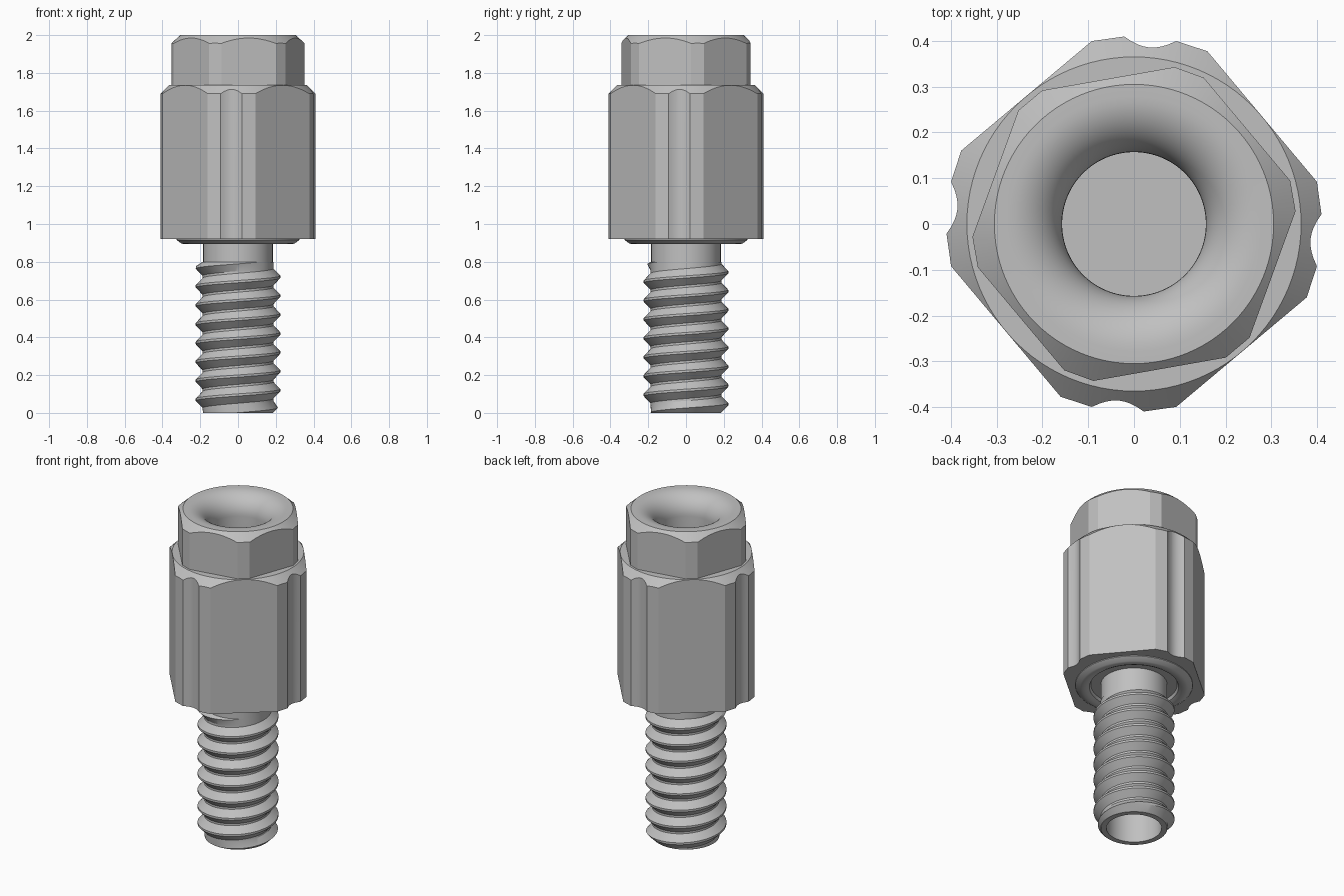
import bpy, bmesh
from math import sin, cos, tan, pi, radians, floor

cube = bpy.data.objects.get("Cube")
if cube:
    bpy.data.objects.remove(cube, do_unlink=True)

steel = bpy.data.materials.new("grey steel")
steel.use_nodes = True
GREY = (0.53, 0.53, 0.53, 1)
steel.diffuse_color = GREY
steel.node_tree.nodes["Principled BSDF"].inputs["Base Color"].default_value = GREY


def finish(bm, name):
    mesh = bpy.data.meshes.new(name)
    bm.to_mesh(mesh)
    bm.free()
    mesh.materials.append(steel)
    obj = bpy.data.objects.new(name, mesh)
    bpy.context.collection.objects.link(obj)
    return obj


def select(obj):
    bpy.ops.object.select_all(action='DESELECT')
    obj.select_set(True)
    bpy.context.view_layer.objects.active = obj


def smooth(obj, degrees=28):
    select(obj)
    bpy.ops.object.shade_smooth_by_angle(angle=radians(degrees))


def lathe(name, profile, closed=False, steps=96):
    """Spin (radius, z) points around the z axis."""
    bm = bmesh.new()
    vs = [bm.verts.new((r, 0, z)) for r, z in profile]
    pairs = list(zip(vs, vs[1:])) + ([(vs[-1], vs[0])] if closed else [])
    edges = [bm.edges.new(p) for p in pairs]
    bmesh.ops.spin(bm, geom=vs + edges, cent=(0, 0, 0), axis=(0, 0, 1),
                   angle=2 * pi, steps=steps)
    bmesh.ops.remove_doubles(bm, verts=bm.verts, dist=1e-5)
    bmesh.ops.recalc_face_normals(bm, faces=bm.faces)
    return finish(bm, name)


def prism(name, polar, z0, z1):
    """Extrude an outline of (degrees, radius) points."""
    bm = bmesh.new()
    face = bm.faces.new([bm.verts.new((r * cos(radians(a)), r * sin(radians(a)), z0))
                         for a, r in polar])
    top = bmesh.ops.extrude_face_region(bm, geom=[face])["geom"]
    bmesh.ops.translate(bm, vec=(0, 0, z1 - z0),
                        verts=[v for v in top if isinstance(v, bmesh.types.BMVert)])
    bmesh.ops.recalc_face_normals(bm, faces=bm.faces)
    return finish(bm, name)


def intersect(obj, cutter):
    mod = obj.modifiers.new("turned shape", 'BOOLEAN')
    mod.operation, mod.solver, mod.object = 'INTERSECT', 'EXACT', cutter
    select(obj)
    bpy.ops.object.modifier_apply(modifier=mod.name)
    bpy.data.objects.remove(cutter, do_unlink=True)
    smooth(obj)


BORE, SEAT, TOP = 0.157, 1.735, 2.0

# Upper hex nut with trimmed corners, coned top and a flared bore
hexagon = [(10 + 60 * k + d, 0.354) for k in range(6) for d in (-5.5, 5.5)]
upper_nut = prism("upper_nut", hexagon, SEAT, TOP + 0.1)
flare_r, flare_h = 0.12, 0.12
flare = [(BORE + flare_r * (1 - cos(t)), TOP - flare_h * (1 - sin(t)))
         for t in [pi / 2 * i / 12 for i in range(13)]]
turned = [(BORE, SEAT - 0.02)] + flare + [(0.305, TOP), (0.405, 1.91), (0.405, SEAT - 0.02)]
intersect(upper_nut, lathe("upper_cutter", turned, closed=True))

# Square body with trimmed corners and a shallow flute in each corner
body_outline = []
for k in range(4):
    corner = 85 + 90 * k
    flute = [(corner + a, 0.387 + 0.023 * (a / 8) ** 2) for a in range(-8, 9, 2)]
    body_outline += [(corner - 18, 0.41)] + flute + [(corner + 18, 0.41)]
body = prism("main_body", body_outline, 0.92, SEAT + 0.1)
turned = [(0, 0.9), (0.45, 0.9), (0.45, 1.65), (0.365, SEAT), (BORE, SEAT), (BORE, 1.5), (0, 1.5)]
intersect(body, lathe("body_cutter", turned))

# Rounded collar ring under the body
smooth(lathe("collar_ring", [(0.325, 0.93), (0.325, 0.915), (0.30, 0.897), (0.285, 0.893),
                             (0.265, 0.895), (0.247, 0.903), (0.235, 0.93)], closed=True))

# Shank core with neck and a bore in its lower end
smooth(lathe("shank_core", [(0, 0.4), (0.153, 0.4), (0.153, 0), (0.184, 0),
                            (0.184, 0.93), (0, 0.93)]))

# Right-hand screw thread
PITCH, LENGTH, ROOT, CREST, STEPS = 0.1, 0.8, 0.187, 0.224, 64


def thread_point(turn, z):
    z = min(max(z, 0), LENGTH)
    u = (z - 0.02) / PITCH - turn
    u = abs(u - floor(u + 0.5))            # distance from the crest, in pitches
    rise = min(max((0.44 - u) / 0.38, 0), 1)
    r = min(ROOT + (CREST - ROOT) * rise, 0.185 + z, 0.187 + (LENGTH - z) * 1.5)
    return (r * cos(2 * pi * turn), r * sin(2 * pi * turn), z)


bm = bmesh.new()
columns = []
for i in range(-2 * STEPS, 10 * STEPS + 1):
    turn = i / STEPS
    columns.append([bm.verts.new(thread_point(turn, 0.02 + PITCH * (turn + u)))
                    for u in (-0.44, -0.06, 0.06, 0.44, 0.56)])
for a, b in zip(columns, columns[1:]):
    for j in range(4):
        quad = (a[j], b[j], b[j + 1], a[j + 1])
        if max(v.co.z for v in quad) > 1e-6 and min(v.co.z for v in quad) < LENGTH - 1e-6:
            bm.faces.new(quad)
bmesh.ops.delete(bm, geom=[v for v in bm.verts if not v.link_faces], context='VERTS')
bmesh.ops.remove_doubles(bm, verts=bm.verts, dist=1e-5)
bmesh.ops.dissolve_degenerate(bm, edges=bm.edges, dist=1e-5)
smooth(finish(bm, "screw_thread"), 25)
